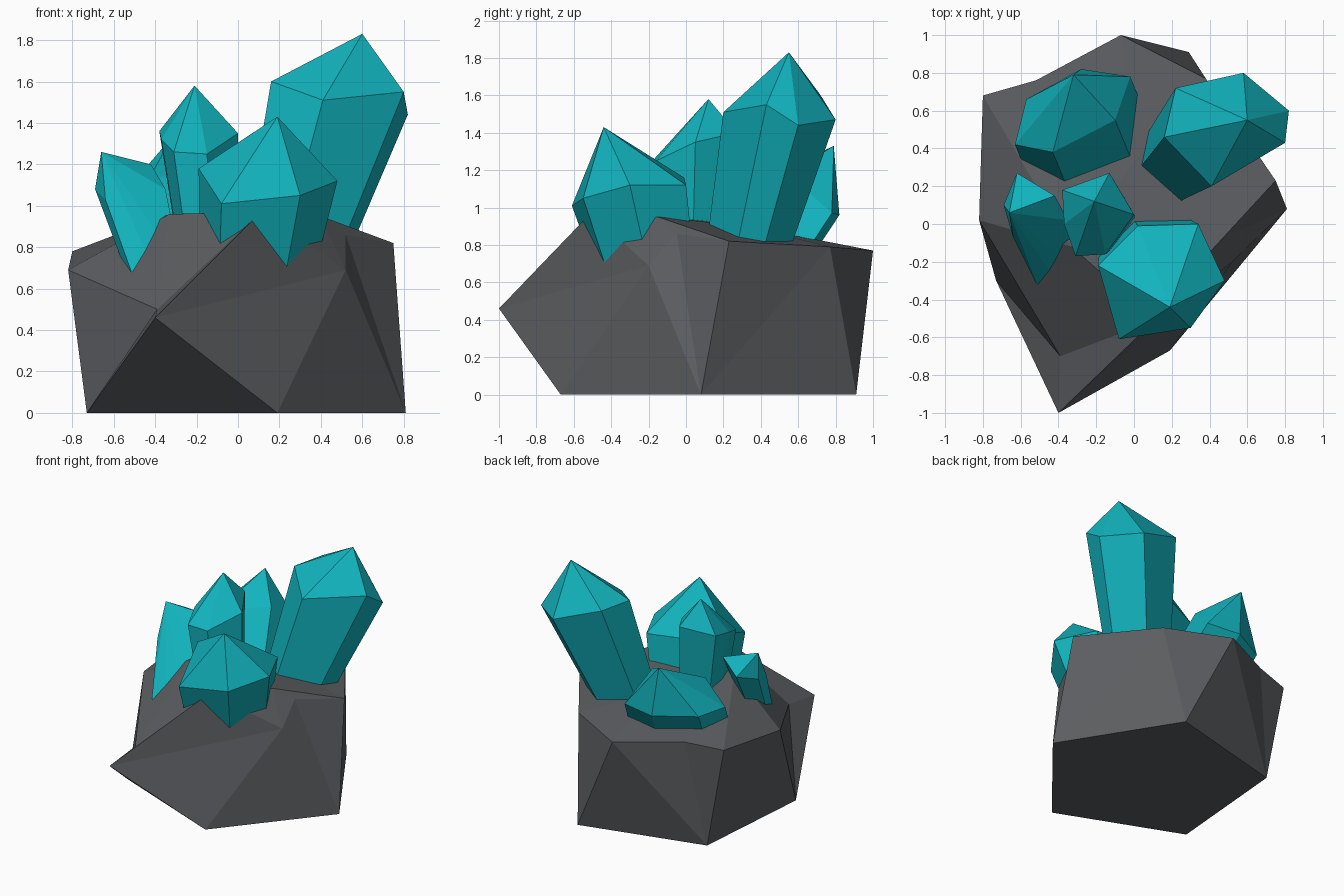
import bpy, bmesh
from mathutils import Vector

if "Cube" in bpy.data.objects:
    bpy.data.objects.remove(bpy.data.objects["Cube"])


def material(name, rgb):
    m = bpy.data.materials.new(name)
    m.diffuse_color = (*rgb, 1)
    m.use_nodes = True
    m.node_tree.nodes["Principled BSDF"].inputs["Base Color"].default_value = m.diffuse_color
    return m


STONE = material("dark stone grey", (0.105, 0.11, 0.118))
TEAL = material("crystal teal", (0.006, 0.46, 0.52))


def finish(name, bm, mat):
    bmesh.ops.recalc_face_normals(bm, faces=bm.faces[:])
    mesh = bpy.data.meshes.new(name)
    bm.to_mesh(mesh)
    bm.free()
    mesh.materials.append(mat)
    obj = bpy.data.objects.new(name, mesh)
    bpy.context.collection.objects.link(obj)
    return obj


# Rock: a few named corners joined by flat facets
corners = {
    # ground outline
    "a": (.19, -.67, 0), "b": (.81, .08, 0), "c": (.29, .91, 0),
    "d": (-.65, .67, 0), "e": (-.73, -.30, 0),
    # front nose and the dent behind it
    "N": (-.40, -1.0, .46), "H": (-.39, -.70, .50),
    # rim, left round the back to the right
    "L": (-.82, .02, .69), "M": (-.80, .68, .78), "D": (-.52, .76, .80),
    "K": (-.07, 1.0, .77), "J": (.38, .77, .79), "R": (.75, .23, .82),
    "A": (.52, -.20, .69), "B": (.52, -.05, .86),
    # raised top
    "C": (.40, -.15, .95), "E": (.11, -.51, .97),
    "G": (-.33, -.12, .96), "F": (.0, .33, .90),
}
facets = ("edcba eaN aAN abA AbB BbR bcJ bJR cKJ cdK dDK dMD deL dLM eHL eNH "
          "NAE ACE ABC BRC NEH HEG HGL ECG CFG CRF RJF JKF KDF FDG DMG MLG")
bm = bmesh.new()
verts = {k: bm.verts.new(p) for k, p in corners.items()}
for f in facets.split():
    bm.faces.new([verts[k] for k in f])
finish("rock_base", bm, STONE)


# Crystal: six-sided shaft from a buried root up to a shoulder ring, then a point
def crystal(name, tip, root, scale, ring):
    ring = [Vector(p) for p in ring]
    mid = sum(ring, Vector()) / len(ring)
    foot = [Vector(root) + (p - mid) * scale for p in ring]
    bm = bmesh.new()
    for p in [Vector(tip)] + ring + foot:
        bm.verts.new(p)
    res = bmesh.ops.convex_hull(bm, input=bm.verts[:])
    loose = [v for v in bm.verts if not v.link_faces]
    bmesh.ops.delete(bm, geom=loose, context='VERTS')
    return finish(name, bm, TEAL)


crystal("tall_crystal", (.60, .55, 1.83), (.27, .345, .76), .72,
        [(.80, .43, 1.55), (.82, .60, 1.44), (.58, .80, 1.47),
         (.22, .72, 1.60), (.16, .46, 1.60), (.41, .20, 1.51)])

crystal("front_crystal", (.19, -.44, 1.43), (.10, -.20, .73), .85,
        [(-.08, -.61, 1.01), (.30, -.55, 1.05), (.48, -.30, 1.12),
         (.34, .0, 1.12), (.02, -.01, 1.16), (-.19, -.22, 1.18)])

crystal("middle_crystal", (-.21, .12, 1.58), (-.17, .02, .80), .80,
        [(-.38, .18, 1.36), (-.13, .27, 1.40), (.0, .05, 1.35),
         (-.15, -.16, 1.25), (-.31, -.17, 1.26), (-.37, .0, 1.32)])

crystal("left_crystal", (-.66, .06, 1.26), (-.42, -.23, .70), .80,
        [(-.42, .15, 1.20), (-.62, .27, 1.14), (-.69, .10, 1.08),
         (-.64, -.07, 1.03), (-.49, -.06, 1.02), (-.35, .02, 1.08)])

crystal("back_crystal", (-.32, .79, 1.33), (-.26, .41, .74), 1.0,
        [(-.02, .78, .97), (-.28, .82, .96), (-.57, .66, .97),
         (-.63, .42, .97), (-.43, .38, 1.13), (-.10, .55, 1.18)])
